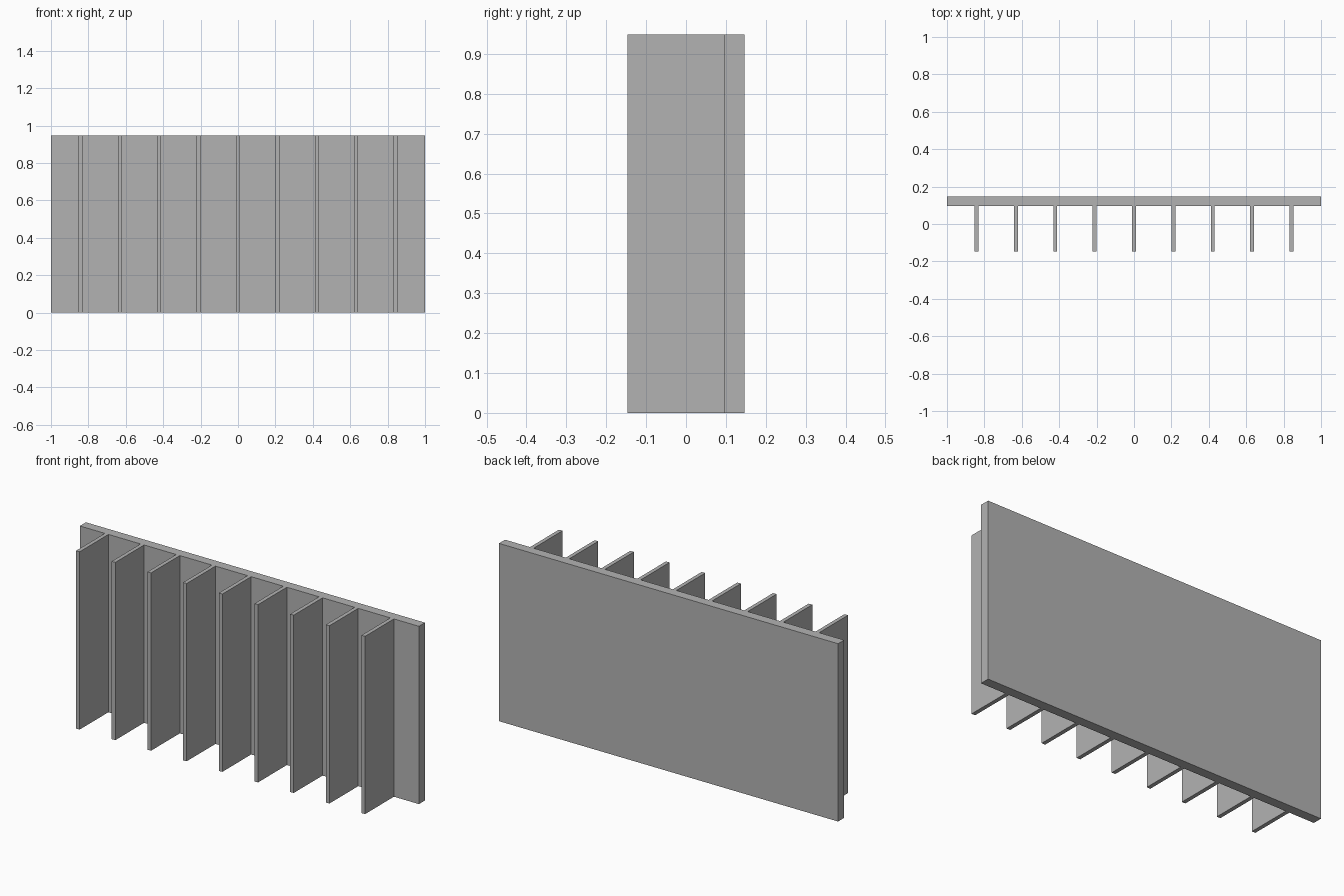
import bpy

if "Cube" in bpy.data.objects:
    bpy.data.objects.remove(bpy.data.objects["Cube"])

# One flat grey for the whole model
grey = bpy.data.materials.new("grey")
grey.diffuse_color = (0.45, 0.45, 0.45, 1.0)
grey.use_nodes = True
grey.node_tree.nodes["Principled BSDF"].inputs["Base Color"].default_value = grey.diffuse_color

HEIGHT = 0.948
BACK, PLATE_FRONT, FIN_FRONT = 0.147, 0.096, -0.147
FIN_COUNT, FIN_PITCH, FIN_WIDTH = 9, 0.2105, 0.021


def box(name, x, width, y0, y1):
    """Full-height box standing on z = 0."""
    bpy.ops.mesh.primitive_cube_add(size=1, location=(x, (y0 + y1) / 2, HEIGHT / 2))
    ob = bpy.context.object
    ob.name = ob.data.name = name
    ob.scale = (width, y1 - y0, HEIGHT)
    bpy.ops.object.transform_apply(location=False, rotation=False, scale=True)
    ob.data.materials.append(grey)
    return ob


# Back panel
box("back_panel", 0, 2.0, PLATE_FRONT, BACK)

# Evenly spaced vertical fins on the front
for i in range(FIN_COUNT):
    x = (i - (FIN_COUNT - 1) / 2) * FIN_PITCH
    box(f"fin_{i + 1}", x, FIN_WIDTH, FIN_FRONT, PLATE_FRONT)
